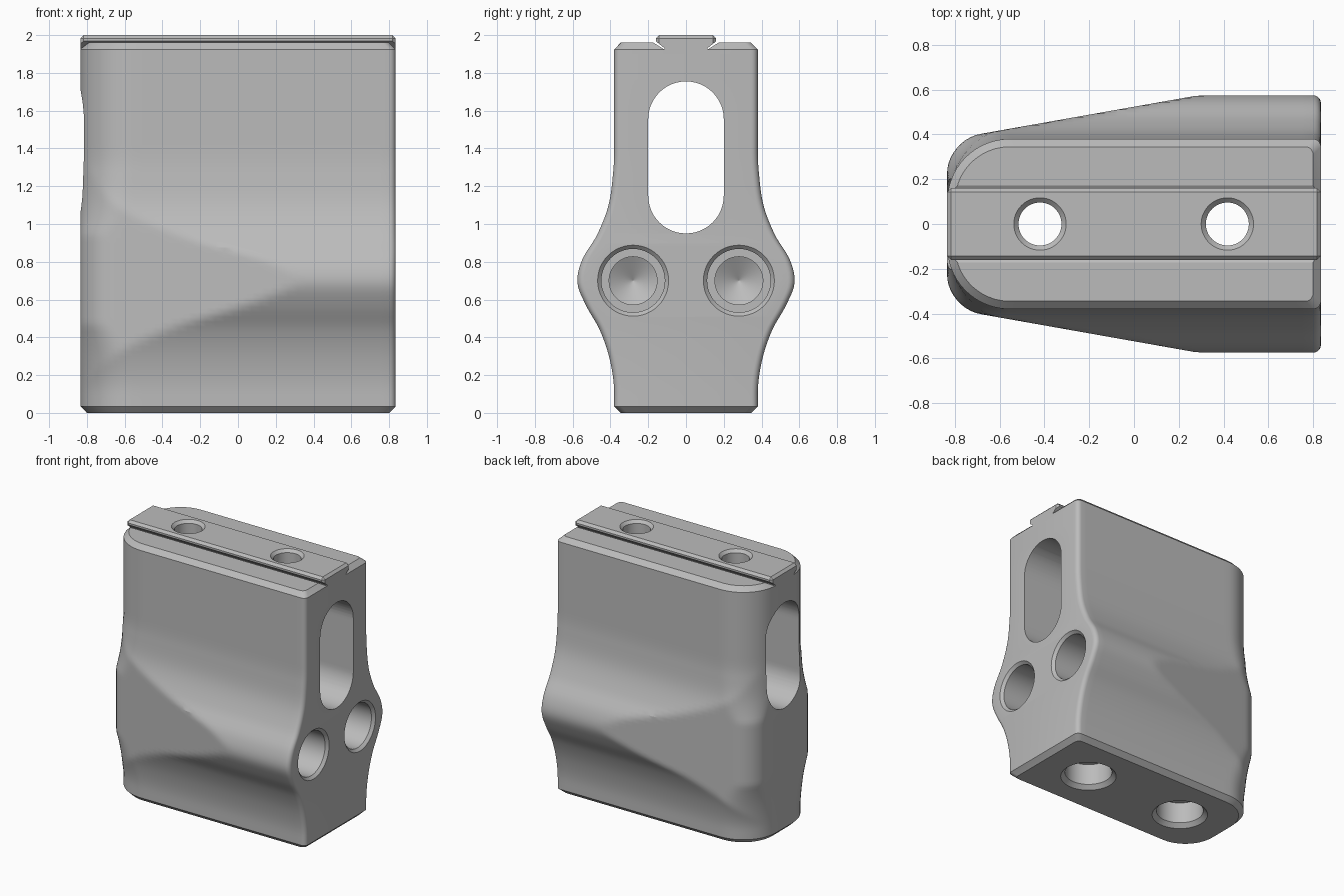
import bpy, bmesh, math

cube = bpy.data.objects.get("Cube")
if cube:
    bpy.data.objects.remove(cube, do_unlink=True)

GREY = (0.5, 0.5, 0.5, 1)
metal = bpy.data.materials.new("plain_grey")
metal.use_nodes = True
metal.diffuse_color = GREY
metal.node_tree.nodes["Principled BSDF"].inputs["Base Color"].default_value = GREY

END = 0.835      # half length
TOP = 1.96       # shoulder height


def loft(name, rings):
    """Skin a list of equal-length closed rings and cap both ends."""
    bm = bmesh.new()
    loops = [[bm.verts.new(p) for p in ring] for ring in rings]
    n = len(loops[0])
    for a, b in zip(loops, loops[1:]):
        for i in range(n):
            j = (i + 1) % n
            bm.faces.new((a[i], a[j], b[j], b[i]))
    bm.faces.new(loops[0][::-1])
    bm.faces.new(loops[-1])
    bmesh.ops.recalc_face_normals(bm, faces=bm.faces)
    mesh = bpy.data.meshes.new(name)
    bm.to_mesh(mesh)
    bm.free()
    mesh.materials.append(metal)
    obj = bpy.data.objects.new(name, mesh)
    bpy.context.collection.objects.link(obj)
    return obj


def prism(name, profile, half):
    """Extrude a (y, z) profile along x."""
    return loft(name, [[(x, y, z) for y, z in profile] for x in (-half, half)])


def bore(name, steps, place, sides=48):
    """Turned cutter from (position, radius) steps; place maps to space."""
    angles = [2 * math.pi * i / sides for i in range(sides)]
    return loft(name, [[place(h, r * math.cos(a), r * math.sin(a)) for a in angles]
                       for h, r in steps])


def combine(target, tool, operation):
    mod = target.modifiers.new("join", "BOOLEAN")
    mod.operation = operation
    mod.solver = "EXACT"
    mod.object = tool
    bpy.context.view_layer.objects.active = target
    bpy.ops.object.modifier_apply(modifier=mod.name)
    bpy.data.objects.remove(tool, do_unlink=True)


# Half width of the block by height, joined by a smooth curve
KEYS = [(0.0, 0.38), (0.1, 0.38), (0.28, 0.403), (0.44, 0.457), (0.57, 0.53),
        (0.69, 0.575), (0.81, 0.55), (0.94, 0.472), (1.1, 0.41), (1.28, 0.385),
        (1.4, 0.38), (2.0, 0.38)]


def half_width(z):
    i = max(k for k in range(len(KEYS) - 1) if KEYS[k][0] <= z)

    def slope(k):
        if k < 2 or k > len(KEYS) - 3:
            return 0
        return (KEYS[k + 1][1] - KEYS[k - 1][1]) / (KEYS[k + 1][0] - KEYS[k - 1][0])
    (z0, w0), (z1, w1) = KEYS[i], KEYS[i + 1]
    h = z1 - z0
    t = (z - z0) / h
    return (w0 * (1 + 2 * t) * (1 - t) ** 2 + w1 * t * t * (3 - 2 * t)
            + h * slope(i) * t * (1 - t) ** 2 + h * slope(i + 1) * t * t * (t - 1))


def drop(t, r):
    """Amount a rounded corner of radius r falls at distance t from the end."""
    return r - math.sqrt(max(0, r * r - (r - t) ** 2)) if t < r else 0


# Stations along the length: fine in the round corner and at the far edge
ROUND = 0.28
stations = [-END + ROUND * (1 - math.cos(math.pi / 2 * i / 14)) for i in range(15)]
stations += [-END + ROUND + (0.8 + END - ROUND) * i / 28 for i in range(1, 29)]
stations += [0.8 + 0.035 * math.sin(math.pi / 2 * i / 5) for i in range(1, 6)]


def body_ring(z, inset=0):
    w = half_width(z)
    blend = min(1, max(0, (w - 0.38) / 0.09))
    big = ROUND - 0.13 * blend
    side = []
    for s in stations:
        x = s * (END - inset) / END
        taper = 0.40 + 0.177 * (s + 0.7)
        y = min(w, max(taper, 0.375)) - inset
        y -= drop(x + END - inset, big - inset) + drop(END - inset - x, 0.035)
        side.append((x, y, z))
    return side + [(x, -y, z) for x, y, z in reversed(side)]


# Waisted block with chamfered top and bottom
levels = [0.035 + (1.925 - 0.035) * i / 72 for i in range(73)]
body = loft("grip_block", [body_ring(0, 0.035)] + [body_ring(z) for z in levels]
            + [body_ring(TOP, 0.035)])

# Groove for the rail
combine(body, prism("groove_cutter", [(-0.116, 1.925), (0.116, 1.925), (0.172, TOP),
                                      (0.172, 2.1), (-0.172, 2.1), (-0.172, TOP)], 1),
        "DIFFERENCE")

# Dovetail rail on top
right = [(0.113, 1.9), (0.113, 1.93), (0.16, 1.968), (0.16, 2.0)]
rail = prism("top_rail", right + [(-y, z) for y, z in reversed(right)], END)
bm = bmesh.new()
bm.from_mesh(rail.data)
edges = [e for e in bm.edges if max(v.co.z for v in e.verts) > 1.99]
bmesh.ops.bevel(bm, geom=edges, offset=0.018, segments=1, affect="EDGES")
bm.to_mesh(rail.data)
bm.free()
combine(body, rail, "UNION")

# Long window through the block
arc = [math.pi * i / 24 for i in range(25)]
window = [(0.2 * math.cos(a), 1.555 + 0.2 * math.sin(a)) for a in arc]
window += [(-0.2 * math.cos(a), 1.15 - 0.2 * math.sin(a)) for a in arc]
combine(body, prism("window_cutter", window, 1), "DIFFERENCE")

# Vertical bolt holes, counterbored from below
for cx in (-0.42, 0.417):
    steps = [(-0.01, 0.205), (0.03, 0.165), (0.19, 0.165), (0.19, 0.096),
             (1.979, 0.096), (2.01, 0.127)]
    combine(body, bore("bolt_hole_cutter", steps,
                       lambda h, a, b: (cx + a, b, h)), "DIFFERENCE")

# Blind stepped holes in the end face
for cy in (-0.28, 0.28):
    steps = [(0.845, 0.198), (0.815, 0.168), (0, 0.168), (0, 0.127),
             (-0.3, 0.127), (-0.37, 0.001)]
    combine(body, bore("end_hole_cutter", steps,
                       lambda h, a, b: (h, cy + a, 0.7 + b)), "DIFFERENCE")

# Smooth shading with sharp machined edges
bpy.ops.object.select_all(action="DESELECT")
body.select_set(True)
bpy.context.view_layer.objects.active = body
bpy.ops.object.shade_smooth_by_angle(angle=math.radians(25))
